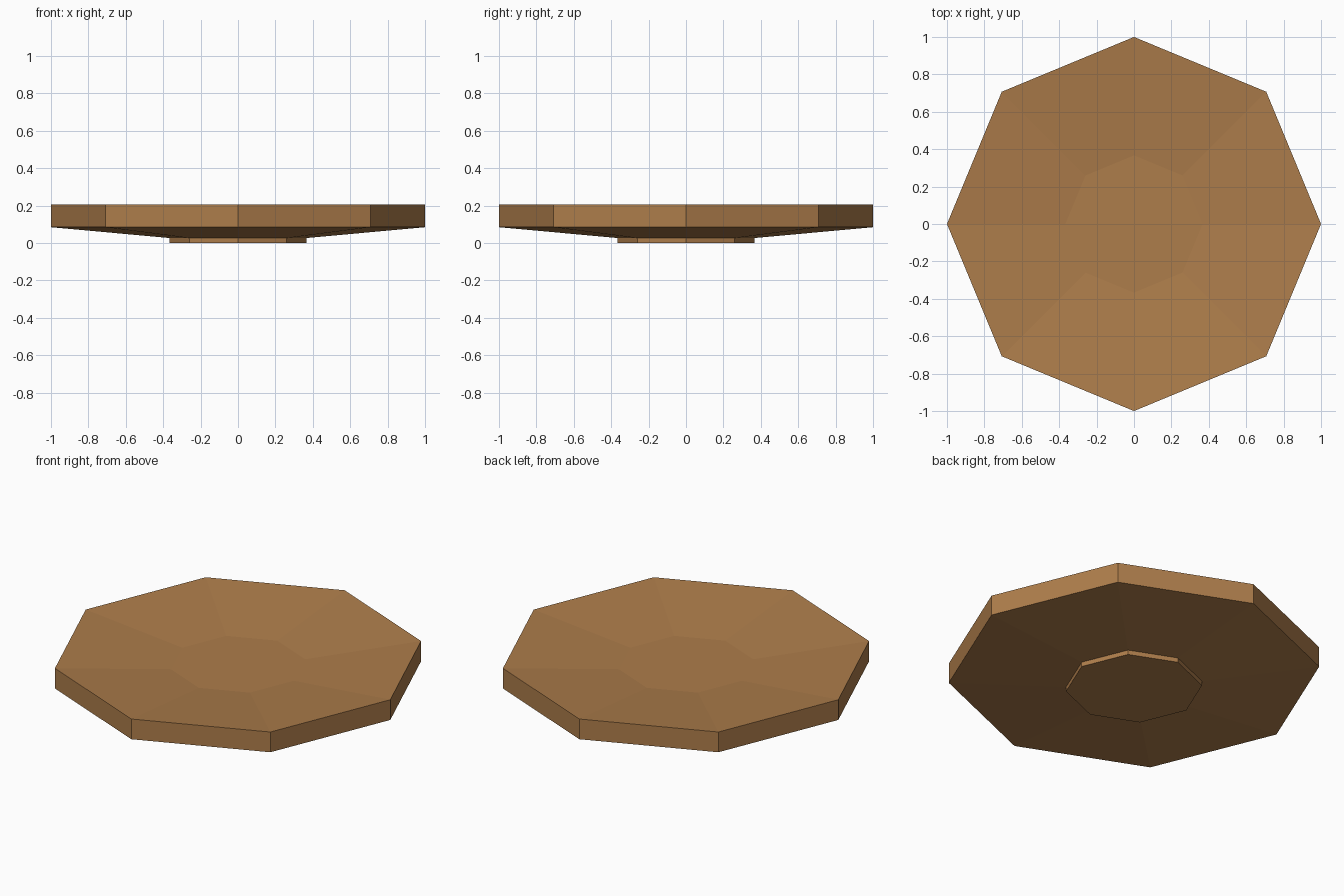
import bpy, bmesh, math

if "Cube" in bpy.data.objects:
    bpy.data.objects.remove(bpy.data.objects["Cube"])

SIDES = 8

# Warm wood brown
wood = bpy.data.materials.new("wood brown")
wood.diffuse_color = (0.42, 0.205, 0.07, 1)
wood.use_nodes = True
wood.node_tree.nodes["Principled BSDF"].inputs["Base Color"].default_value = wood.diffuse_color

# Plate profile (radius, height) from the foot, round the rim, into the dish
profile = [(0.367, 0.0), (0.367, 0.027), (1.0, 0.085), (1.0, 0.205), (0.367, 0.148)]

bm = bmesh.new()
rings = []
for r, z in profile:
    rings.append([bm.verts.new((r * math.cos(math.tau * i / SIDES),
                                r * math.sin(math.tau * i / SIDES), z))
                  for i in range(SIDES)])

# Foot, underside, rim and dish bands
for low, high in zip(rings, rings[1:]):
    for i in range(SIDES):
        j = (i + 1) % SIDES
        bm.faces.new((low[i], low[j], high[j], high[i]))

# Flat base and dish floor
bm.faces.new(rings[0][::-1])
bm.faces.new(rings[-1])
bmesh.ops.recalc_face_normals(bm, faces=bm.faces)

mesh = bpy.data.meshes.new("plate")
bm.to_mesh(mesh)
bm.free()
mesh.materials.append(wood)
plate = bpy.data.objects.new("plate", mesh)
bpy.context.collection.objects.link(plate)
